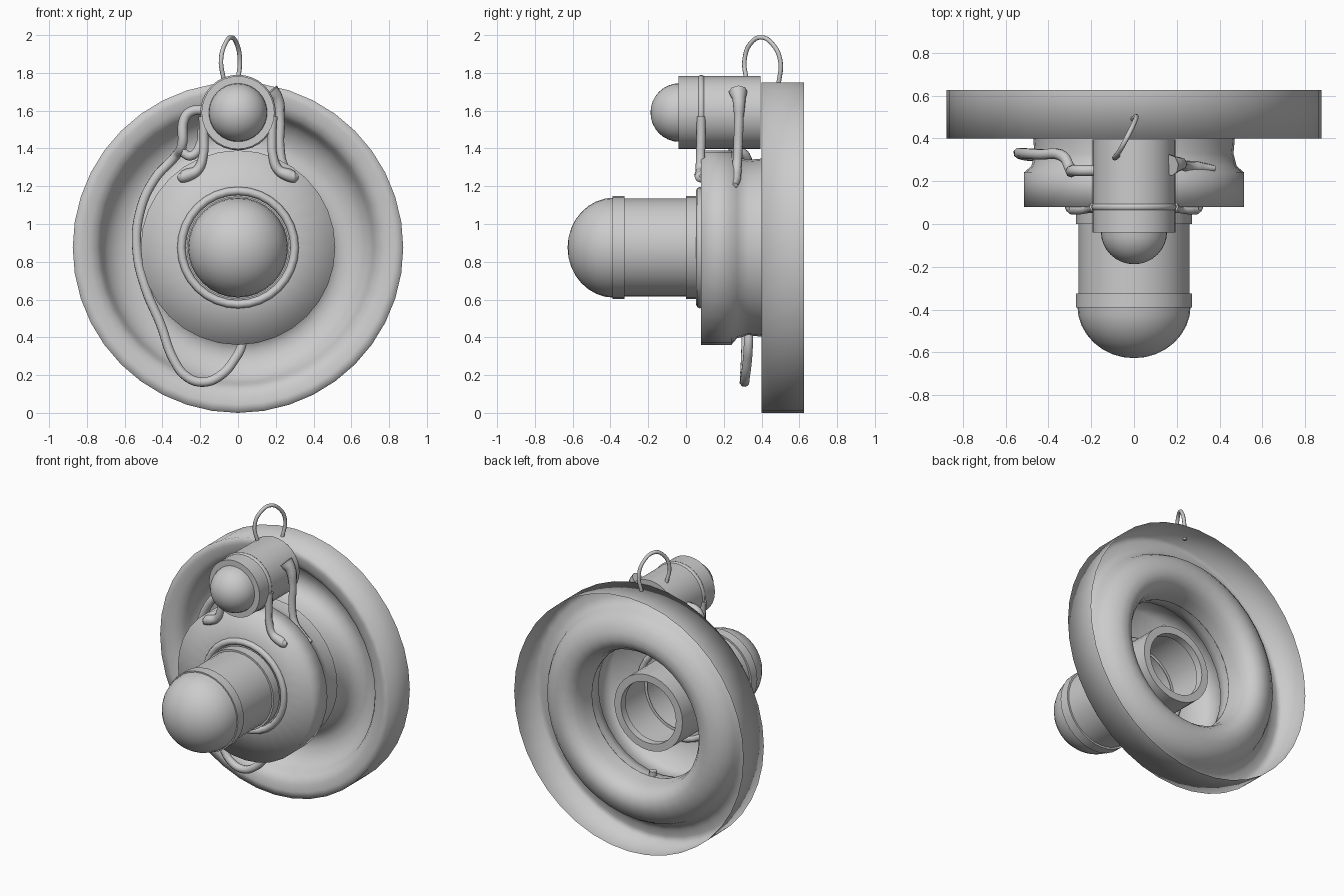
import bpy, bmesh, math

if "Cube" in bpy.data.objects:
    bpy.data.objects.remove(bpy.data.objects["Cube"])

grey = bpy.data.materials.new("plain grey")
grey.diffuse_color = (0.6, 0.6, 0.6, 1)
grey.use_nodes = True
grey.node_tree.nodes["Principled BSDF"].inputs["Base Color"].default_value = grey.diffuse_color
ZC = 0.875   # axis height of the big wheel
ZL = 1.59    # axis height of the small lamp


def lathe(name, profile, zc, segs=32, closed=True, sharp=40):
    """Spin (radius, y) points around the y axis at height zc."""
    bm = bmesh.new()
    rings = []
    for r, y in profile:
        if r < 1e-5:
            rings.append([bm.verts.new((0, y, zc))] * segs)
        else:
            rings.append([bm.verts.new((r * math.sin(2 * math.pi * i / segs), y,
                                        zc + r * math.cos(2 * math.pi * i / segs)))
                          for i in range(segs)])
    n = len(rings)
    for k in range(n if closed else n - 1):
        a, b = rings[k], rings[(k + 1) % n]
        for i in range(segs):
            j = (i + 1) % segs
            vs = list(dict.fromkeys([a[i], a[j], b[j], b[i]]))
            if len(vs) > 2:
                bm.faces.new(vs)
    bmesh.ops.recalc_face_normals(bm, faces=bm.faces)
    me = bpy.data.meshes.new(name)
    bm.to_mesh(me)
    bm.free()
    me.polygons.foreach_set("use_smooth", [True] * len(me.polygons))
    me.set_sharp_from_angle(angle=math.radians(sharp))
    me.materials.append(grey)
    ob = bpy.data.objects.new(name, me)
    bpy.context.collection.objects.link(ob)
    return ob


def wire(name, pts, radius):
    """Smooth round wire; each point is x, y, z and an optional thickness factor."""
    cu = bpy.data.curves.new(name, 'CURVE')
    cu.dimensions = '3D'
    cu.bevel_depth = radius
    cu.bevel_resolution = 2
    cu.resolution_u = 6
    cu.use_fill_caps = True
    sp = cu.splines.new('BEZIER')
    sp.bezier_points.add(len(pts) - 1)
    for bp, p in zip(sp.bezier_points, pts):
        bp.co = p[:3]
        bp.radius = p[3] if len(p) > 3 else 1
        bp.handle_left_type = bp.handle_right_type = 'AUTO'
    cu.materials.append(grey)
    ob = bpy.data.objects.new(name, cu)
    bpy.context.collection.objects.link(ob)
    return ob


def ring(name, major, minor, y, zc):
    return lathe(name, [(major + minor * math.cos(a * math.pi / 4),
                         y + minor * math.sin(a * math.pi / 4)) for a in range(8)], zc, sharp=60)


def dome(r, y, depth, steps=8):
    """Profile points from the pole of a dome facing -y to its rim."""
    return [(r * math.sin(t * math.pi / 2 / steps),
             y - depth * math.cos(t * math.pi / 2 / steps)) for t in range(steps + 1)]


# Dished wheel, one thin sheet: outer wall, front rim, trough bulging to the back
lathe("wheel_dish", [
    (0.875, 0.625), (0.875, 0.40), (0.83, 0.40), (0.785, 0.407), (0.75, 0.425),
    (0.728, 0.455), (0.715, 0.49), (0.69, 0.53), (0.65, 0.562), (0.60, 0.585),
    (0.55, 0.59), (0.50, 0.57), (0.47, 0.53), (0.452, 0.47), (0.445, 0.39)],
    ZC, 40, closed=False, sharp=120)

# Hollow hub, thin sheet open at the back
lathe("hub", [(0.24, 0.08), (0.515, 0.08), (0.515, 0.24), (0.48, 0.27), (0.465, 0.33),
              (0.472, 0.41), (0.445, 0.39)], ZC, closed=False, sharp=100)

# Main lamp tube with a lip at the open back end
lathe("main_tube", [(0.26, -0.36), (0.26, 0.41), (0.21, 0.41), (0.21, 0.36)], ZC,
      closed=False)
lathe("main_dome", dome(0.265, -0.38, 0.247), ZC, closed=False)
lathe("dome_collar", [(0.255, -0.39), (0.272, -0.39), (0.272, -0.325), (0.255, -0.325)], ZC)
lathe("base_collar", [(0.255, 0.0), (0.272, 0.0), (0.272, 0.065), (0.255, 0.065)], ZC)
ring("base_ring", 0.30, 0.022, 0.075, ZC)

# Small upper lamp
lathe("upper_lamp_body", [(0, -0.04), (0.193, -0.04), (0.193, 0.395), (0, 0.395)], ZL,
      closed=False)
lathe("upper_lamp_dome", dome(0.155, -0.035, 0.153), ZL, closed=False)
ring("upper_lamp_clamp", 0.18, 0.02, 0.08, ZL)

# Front clamp feet resting on the hub, mirrored
for side, s in (("left", -1), ("right", 1)):
    wire(side + "_clamp_leg", [(s * 0.185, 0.08, 1.57), (s * 0.18, 0.08, 1.46),
                               (s * 0.185, 0.077, 1.36), (s * 0.215, 0.077, 1.285, 1.1),
                               (s * 0.265, 0.077, 1.26, 1.4), (s * 0.30, 0.077, 1.25, 1.3),
                               (s * 0.32, 0.077, 1.255, 0.3)],
         0.024)

# Rear strut on the right side
wire("rear_strut", [(0.17, 0.275, 1.70, 2.0), (0.205, 0.28, 1.66, 1.4), (0.222, 0.28, 1.56),
                    (0.222, 0.275, 1.40), (0.245, 0.27, 1.30), (0.30, 0.265, 1.24, 1.1),
                    (0.375, 0.26, 1.205, 0.6)], 0.025)

# Hose from the upper lamp round the left side and back under the hub
wire("hose", [(-0.18, 0.25, 1.605), (-0.25, 0.25, 1.595), (-0.283, 0.25, 1.56),
              (-0.298, 0.255, 1.41), (-0.33, 0.315, 1.36), (-0.44, 0.325, 1.24),
              (-0.52, 0.33, 1.06), (-0.535, 0.33, 0.86), (-0.49, 0.32, 0.66),
              (-0.41, 0.32, 0.47), (-0.34, 0.315, 0.28), (-0.27, 0.31, 0.19),
              (-0.18, 0.31, 0.163), (-0.09, 0.315, 0.20), (-0.02, 0.325, 0.28),
              (0.02, 0.33, 0.36), (0.02, 0.33, 0.44)], 0.026)
# Inner left clamp wire dropping onto the hub beside the hose
wire("left_rear_clamp", [(-0.19, 0.25, 1.50), (-0.20, 0.25, 1.42), (-0.25, 0.25, 1.36),
                         (-0.295, 0.255, 1.38)], 0.024)

# Hanging hook
wire("hanging_hook", [(-0.075, 0.32, 1.76), (-0.09, 0.31, 1.87), (-0.065, 0.345, 1.96),
                      (-0.035, 0.40, 1.988), (-0.005, 0.46, 1.95), (0.01, 0.50, 1.86),
                      (-0.005, 0.49, 1.74)], 0.012)
